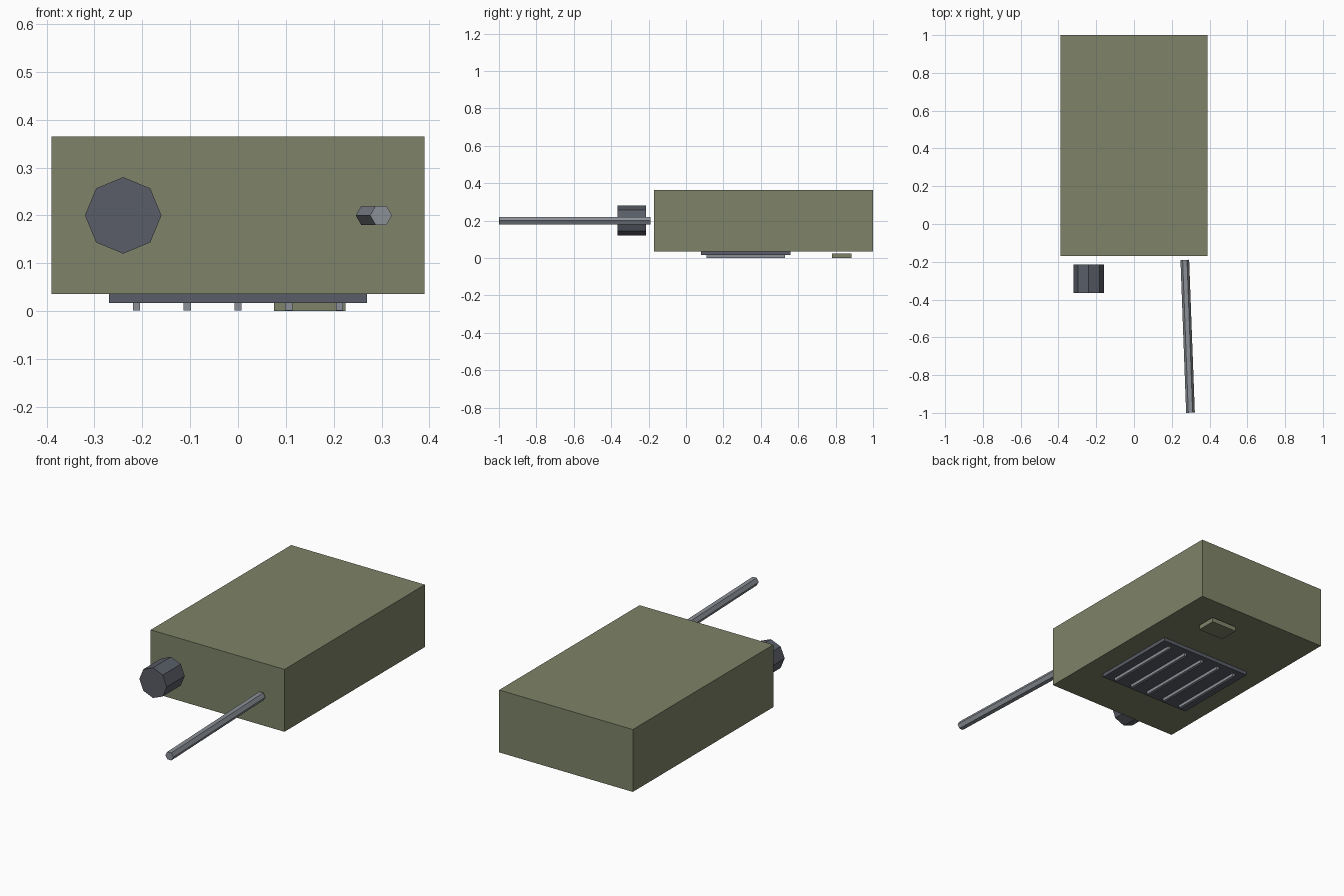
import bpy
from math import pi
from mathutils import Matrix, Vector

cube = bpy.data.objects.get("Cube")
if cube:
    bpy.data.objects.remove(cube, do_unlink=True)


def material(name, rgb):
    m = bpy.data.materials.new(name)
    m.use_nodes = True
    m.diffuse_color = (*rgb, 1)
    m.node_tree.nodes["Principled BSDF"].inputs["Base Color"].default_value = (*rgb, 1)
    return m


olive = material("olive", (0.21, 0.23, 0.14))
dark_metal = material("dark_metal", (0.10, 0.11, 0.135))
light_metal = material("light_metal", (0.26, 0.28, 0.31))


def finish(name, mat):
    obj = bpy.context.object
    obj.name = obj.data.name = name
    obj.data.materials.append(mat)
    return obj


def box(name, low, high, mat):
    low, high = Vector(low), Vector(high)
    bpy.ops.mesh.primitive_cube_add(size=1, location=(low + high) / 2)
    obj = finish(name, mat)
    obj.data.transform(Matrix.Diagonal((*(high - low), 1)))
    return obj


def rod(name, start, end, radius, sides, mat):
    """Prism from start to end with a corner pointing sideways."""
    start, end = Vector(start), Vector(end)
    axis = end - start
    bpy.ops.mesh.primitive_cylinder_add(vertices=sides, radius=radius, depth=axis.length)
    obj = finish(name, mat)
    side = axis.cross(Vector((0, 0, 1))).normalized()
    z = axis.normalized()
    basis = Matrix((side, z.cross(side), z)).transposed().to_4x4()
    # The primitive's first corner lies on its local y axis
    obj.data.transform(basis @ Matrix.Rotation(pi / 2, 4, "Z"))
    obj.location = (start + end) / 2
    return obj


# Case
box("case", (-0.39, -0.17, 0.036), (0.39, 1.0, 0.365), olive)

# Speaker grille and its slats on the underside
box("speaker_grille", (-0.27, 0.08, 0.017), (0.27, 0.56, 0.036), dark_metal)
for i in range(5):
    x = (i - 2) * 0.106
    box(f"grille_slat_{i + 1}", (x - 0.0075, 0.11, 0.001), (x + 0.0075, 0.53, 0.019), light_metal)

# Button on the underside
box("button", (0.075, 0.78, 0), (0.225, 0.885, 0.025), olive)

# Knob and aerial at the front end
rod("tuning_knob", (-0.24, -0.365, 0.2), (-0.24, -0.215, 0.2), 0.08, 8, dark_metal)
rod("aerial", (0.299, -0.999, 0.2), (0.269, -0.19, 0.2), 0.023, 6, light_metal)
